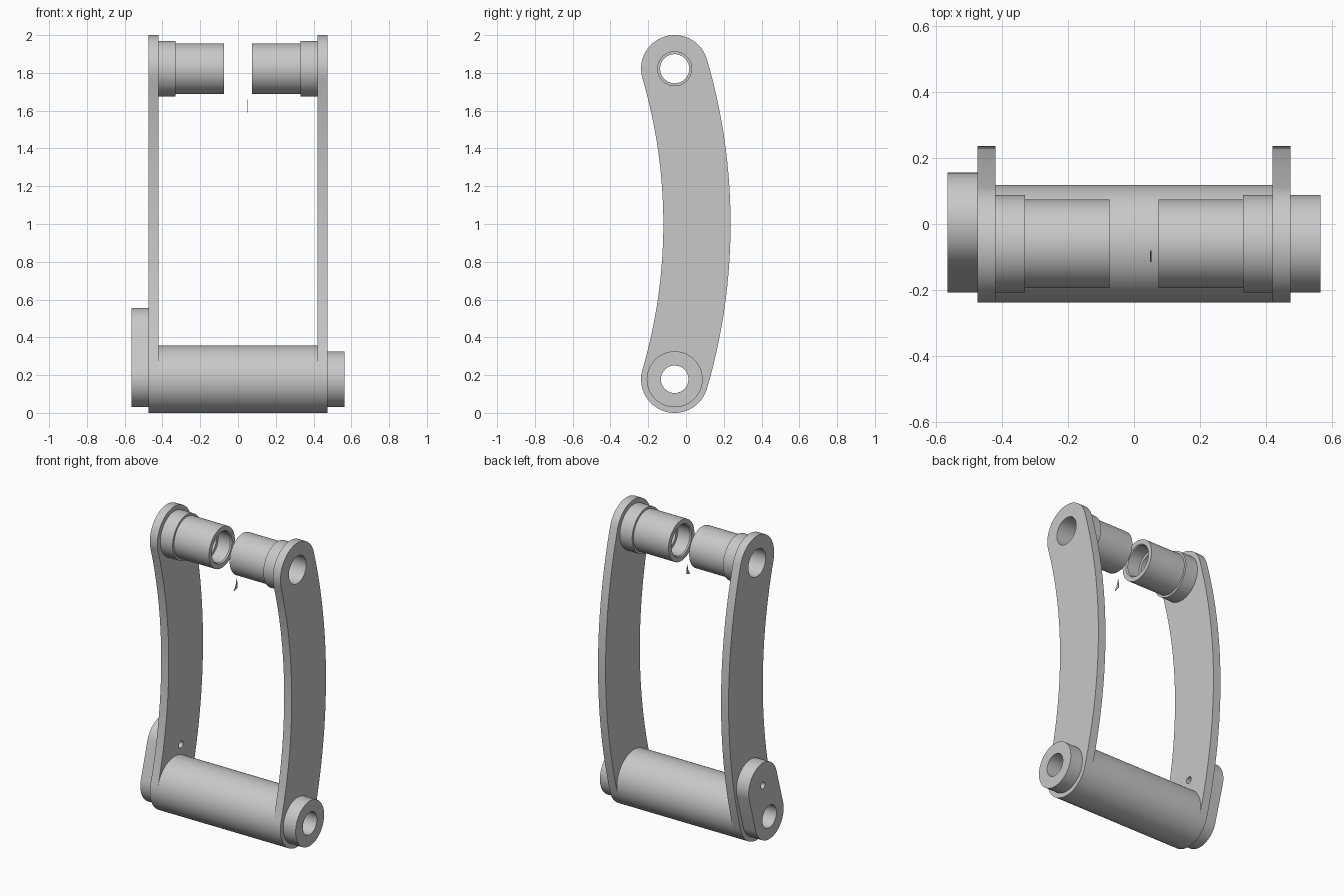
import bpy, bmesh, math
from mathutils import Vector

cube = bpy.data.objects.get("Cube")
if cube:
    bpy.data.objects.remove(cube, do_unlink=True)

# Single grey metal
metal = bpy.data.materials.new("grey_metal")
metal.use_nodes = True
GREY = (0.58, 0.58, 0.58, 1.0)
metal.diffuse_color = GREY
bsdf = next(n for n in metal.node_tree.nodes if n.type == 'BSDF_PRINCIPLED')
bsdf.inputs["Base Color"].default_value = GREY

# Shared dimensions; points in the side plane are (y, z)
Y0, Z_LOW, Z_TOP = -0.06, 0.178, 1.822
ARM_R, COLLAR_R, PIN_R, BORE_R, DOWEL_R = 0.178, 0.148, 0.073, 0.09, 0.022
ARM_IN, ARM_OUT, END = 0.42, 0.475, 0.565
SAG, HALF = 0.118, (Z_TOP - Z_LOW) / 2
ARC_R = (HALF ** 2 + SAG ** 2) / (2 * SAG)      # centre line radius of the arms
ARC_Y = Y0 + SAG - ARC_R
TILT = math.asin(HALF / ARC_R)
DOWEL = (Y0 + 0.24 * math.sin(TILT), Z_LOW + 0.24 * math.cos(TILT))


def finish(name, bm):
    bmesh.ops.recalc_face_normals(bm, faces=bm.faces[:])
    me = bpy.data.meshes.new(name)
    bm.to_mesh(me)
    bm.free()
    me.materials.append(metal)
    me.shade_smooth()
    me.set_sharp_from_angle(angle=math.radians(30))
    ob = bpy.data.objects.new(name, me)
    bpy.context.collection.objects.link(ob)
    return ob


def arc(cy, cz, r, a0, a1, n):
    return [(cy + r * math.cos(a0 + (a1 - a0) * i / n),
             cz + r * math.sin(a0 + (a1 - a0) * i / n)) for i in range(n + 1)]


def circle(cy, cz, r, n=48):
    return arc(cy, cz, r, 0, math.tau, n)[:-1]


def plate(name, loops, x0, x1):
    """Extrude an outline with holes along x."""
    bm = bmesh.new()
    for loop in loops:
        vs = [bm.verts.new((x0, y, z)) for y, z in loop]
        for i, v in enumerate(vs):
            bm.edges.new((v, vs[(i + 1) % len(vs)]))
    bmesh.ops.triangle_fill(bm, use_beauty=True, edges=bm.edges[:], normal=(1, 0, 0))
    ext = bmesh.ops.extrude_face_region(bm, geom=bm.faces[:], use_keep_orig=True)
    moved = [g for g in ext["geom"] if isinstance(g, bmesh.types.BMVert)]
    bmesh.ops.translate(bm, verts=moved, vec=Vector((x1 - x0, 0, 0)))
    return finish(name, bm)


def ring(name, profile, cz, side=1, n=64):
    """Revolve a closed (x, radius) profile about a line along x."""
    bm = bmesh.new()
    rows = []
    for i in range(n):
        a = math.tau * i / n
        rows.append([bm.verts.new((side * x, Y0 + r * math.cos(a), cz + r * math.sin(a)))
                     for x, r in profile])
    m = len(profile)
    for i in range(n):
        a, b = rows[i], rows[(i + 1) % n]
        for j in range(m):
            k = (j + 1) % m
            bm.faces.new((a[j], a[k], b[k], b[j]))
    return finish(name, bm)


# Curved arm outline: outer arc, top cap, inner arc, bottom cap
arm = arc(ARC_Y, 1, ARC_R + ARM_R, -TILT, TILT, 32)
arm += arc(Y0, Z_TOP, ARM_R, TILT, TILT + math.pi, 32)[1:]
arm += arc(ARC_Y, 1, ARC_R - ARM_R, TILT, -TILT, 32)[1:]
arm += arc(Y0, Z_LOW, ARM_R, math.pi - TILT, math.tau - TILT, 32)[1:-1]
holes = [circle(Y0, Z_TOP, BORE_R), circle(Y0, Z_LOW, PIN_R)]
dowel = circle(*DOWEL, DOWEL_R, 24)

plate("left_arm", [arm] + holes, ARM_IN, ARM_OUT)
plate("right_arm", [arm] + holes + [dowel], -ARM_OUT, -ARM_IN)

# Upper stepped bushings with a narrow ledge inside the bore
bushing = [(ARM_IN, BORE_R), (ARM_IN, COLLAR_R), (0.33, COLLAR_R), (0.33, 0.134),
           (0.075, 0.134), (0.075, 0.104), (0.083, 0.098), (0.17, 0.098),
           (0.17, 0.077), (0.27, 0.077), (0.27, BORE_R)]
for label, side in (("left", 1), ("right", -1)):
    ring(label + "_bushing", bushing, Z_TOP, side)

# Lower cross tube and round end collar
ring("cross_tube", [(-ARM_IN, PIN_R), (-ARM_IN, ARM_R), (ARM_IN, ARM_R), (ARM_IN, PIN_R)], Z_LOW)
ring("left_collar", [(ARM_OUT, PIN_R), (ARM_OUT, COLLAR_R), (END, COLLAR_R), (END, PIN_R)], Z_LOW)

# Rounded lug on the other arm, tilted along it
lug = arc(*DOWEL, COLLAR_R, -TILT, math.pi - TILT, 32)
lug += arc(Y0, Z_LOW, COLLAR_R, math.pi - TILT, math.tau - TILT, 32)
plate("right_lug", [lug, circle(Y0, Z_LOW, PIN_R), dowel], -END, -ARM_OUT)

# Tiny loose sliver below the left bushing
plate("loose_sliver", [[(-0.085, 1.66), (-0.08, 1.60), (-0.115, 1.59), (-0.095, 1.62)]],
      0.049, 0.053)
